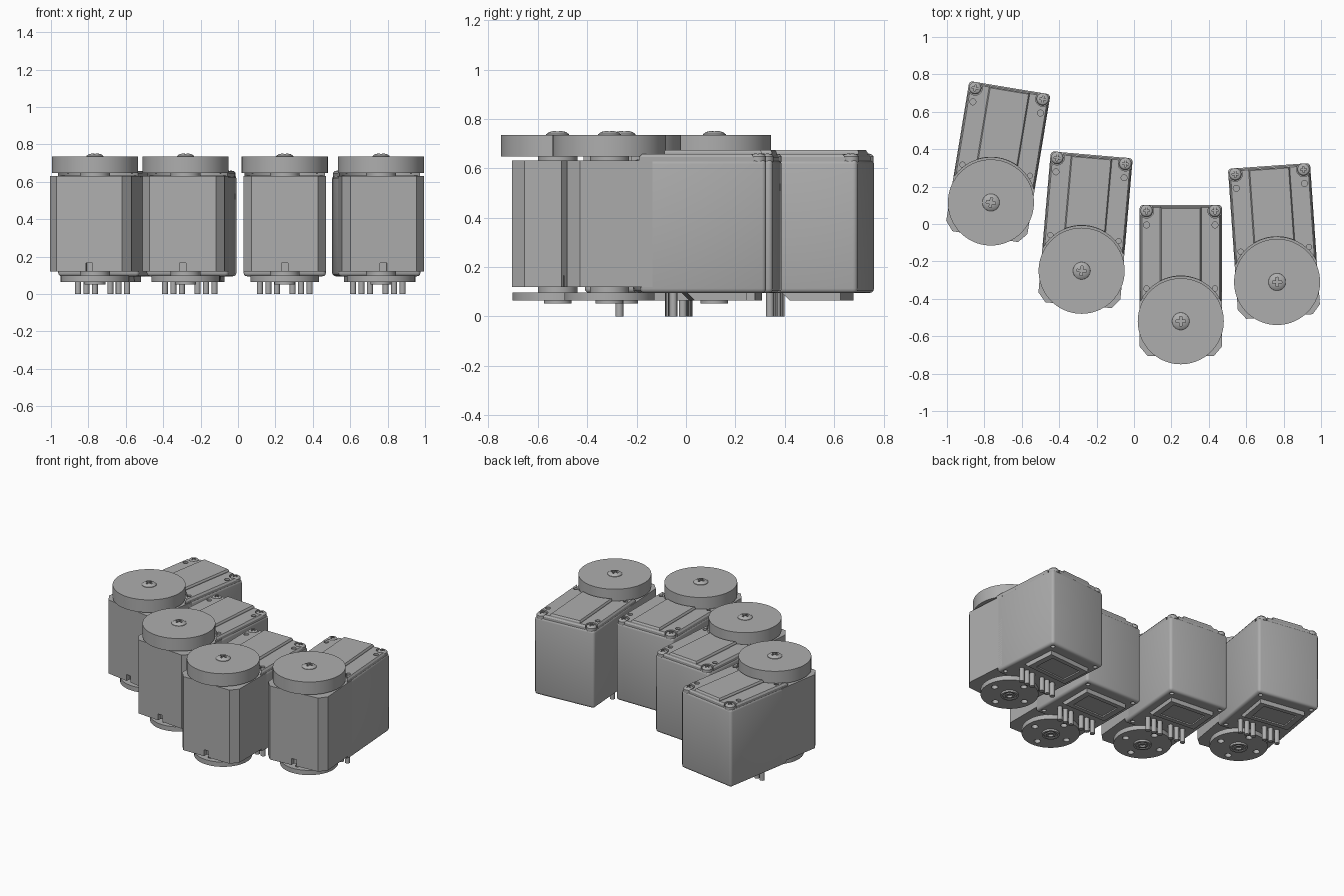
import bpy, bmesh, math
from mathutils import Matrix, Vector

if "Cube" in bpy.data.objects:
    bpy.data.objects.remove(bpy.data.objects["Cube"])

GREY = (0.42, 0.42, 0.42, 1)
grey = bpy.data.materials.new("plain grey")
grey.use_nodes = True
grey.diffuse_color = GREY
grey.node_tree.nodes["Principled BSDF"].inputs["Base Color"].default_value = GREY

# ---------- helpers ----------
def to_object(bm, name):
    bmesh.ops.recalc_face_normals(bm, faces=bm.faces)
    mesh = bpy.data.meshes.new(name)
    bm.to_mesh(mesh)
    bm.free()
    ob = bpy.data.objects.new(name, mesh)
    bpy.context.scene.collection.objects.link(ob)
    return ob

def prism(name, outline, z0, z1, inset=0.0, rim=0.0):
    """Extrude an xy outline; the top rim may be drawn inwards as a chamfer."""
    bm = bmesh.new()
    face = bm.faces.new([bm.verts.new((x, y, z0)) for x, y in outline])
    def rise(f, dz):
        r = bmesh.ops.extrude_face_region(bm, geom=[f])["geom"]
        verts = [g for g in r if isinstance(g, bmesh.types.BMVert)]
        bmesh.ops.translate(bm, verts=verts, vec=(0, 0, dz))
        if f.is_valid and f is not face:
            bm.faces.remove(f)
        return next(g for g in r if isinstance(g, bmesh.types.BMFace)), verts
    top, verts = rise(face, z1 - z0 - rim)
    if inset:
        top, verts = rise(top, rim)
        mid = sum((v.co for v in verts), Vector()) / len(verts)
        for v in verts:
            v.co.x -= math.copysign(inset, v.co.x - mid.x)
            v.co.y -= math.copysign(inset, v.co.y - mid.y)
    return to_object(bm, name)

def rect(hx, y0, y1):
    return [(-hx, y0), (hx, y0), (hx, y1), (-hx, y1)]

def lathe(name, profile, x=0, y=0, steps=48):
    bm = bmesh.new()
    vs = [bm.verts.new((r, 0, z)) for r, z in profile]
    edges = [bm.edges.new(p) for p in zip(vs, vs[1:])]
    bmesh.ops.spin(bm, geom=vs + edges, cent=(0, 0, 0), axis=(0, 0, 1),
                   angle=math.tau, steps=steps, use_merge=True)
    bmesh.ops.remove_doubles(bm, verts=bm.verts, dist=0.0002)
    bmesh.ops.translate(bm, verts=bm.verts, vec=(x, y, 0))
    return to_object(bm, name)

def rod(name, r, z0, z1, x=0, y=0, steps=24):
    return lathe(name, [(0, z0), (r, z0), (r, z1), (0, z1)], x, y, steps)

def box(name, size, at):
    bm = bmesh.new()
    bmesh.ops.create_cube(bm, size=1, matrix=Matrix.Translation(at) @ Matrix.Diagonal((*size, 1)))
    return to_object(bm, name)

parts = []

def finish(ob, cutters=(), bevel=0.0, segments=2):
    """Bake bevel and cuts into one mesh, shade it, keep it for placing."""
    if bevel:
        m = ob.modifiers.new("bevel", 'BEVEL')
        m.width, m.segments, m.limit_method = bevel, segments, 'ANGLE'
        m.angle_limit = math.radians(50)
    for c in cutters:
        c.hide_render = True
        m = ob.modifiers.new("cut", 'BOOLEAN')
        m.operation, m.object, m.solver = 'DIFFERENCE', c, 'EXACT'
    bpy.context.view_layer.update()
    mesh = bpy.data.meshes.new_from_object(ob.evaluated_get(bpy.context.evaluated_depsgraph_get()))
    mesh.name = name = ob.name
    mesh.materials.clear()
    mesh.materials.append(grey)
    mesh.polygons.foreach_set("use_smooth", [True] * len(mesh.polygons))
    mesh.set_sharp_from_angle(angle=math.radians(30))
    for o in (ob, *cutters):
        bpy.data.objects.remove(o)
    parts.append((name, mesh))

def cross(x, y, z, size):
    return [box("slot", (size, size * 0.25, 0.024), (x, y, z)),
            box("slot", (size * 0.25, size, 0.024), (x, y, z))]

SIDES = (-1, 1)
SCREW_X, SCREW_Y = 0.183, 0.59

# ---------- one actuator, output axis at the origin ----------
# front of the case, with chamfered corners and a small slot at the foot
front = [(-0.22, 0.16), (-0.22, -0.135), (-0.178, -0.185),
         (0.178, -0.185), (0.22, -0.135), (0.22, 0.16)]
finish(prism("front_case", front, 0.12, 0.632),
       [box("slot", (0.036, 0.06, 0.09), (0, -0.185, 0.12))])

# rear of the case, rounded at the back and underneath
holes = [rod("hole", 0.014, 0.08, 0.11, s * 0.185, y) for s in SIDES for y in (0.155, 0.585)]
finish(prism("rear_case", rect(0.22, 0.11, 0.622), 0.095, 0.635), holes, 0.018, 3)

# lid, cut round the horn and at the screw corners
cuts = [rod("clear", 0.24, 0.6, 0.7, steps=64)]
for s in SIDES:
    cuts.append(rod("corner", 0.038, 0.625, 0.7, s * SCREW_X, SCREW_Y))
    cuts.append(box("corner", (0.08, 0.08, 0.075), (s * (SCREW_X + 0.04), SCREW_Y + 0.04, 0.6625)))
    cuts.append(rod("hole", 0.016, 0.645, 0.7, s * SCREW_X, 0.515))
    cuts.append(rod("hole", 0.014, 0.645, 0.7, s * SCREW_X, 0.175))
finish(prism("lid", rect(0.216, 0.06, 0.616), 0.625, 0.658, 0.008, 0.012), cuts)

# raised centre strip on the lid
finish(prism("lid_strip", rect(0.11, 0.1, 0.61), 0.65, 0.675, 0.006, 0.01),
       [rod("clear", 0.242, 0.6, 0.7, steps=64)])

# corner screws with cross recess
for s, side in zip(SIDES, ("right", "left")):
    finish(lathe("lid_screw_" + side, [(0, 0.625), (0.033, 0.625), (0.033, 0.648),
                 (0.026, 0.656), (0.012, 0.66), (0, 0.661)], s * SCREW_X, SCREW_Y, 28),
           cross(s * SCREW_X, SCREW_Y, 0.662, 0.034))

# top horn, its shaft and centre screw
finish(rod("horn", 0.23, 0.647, 0.735, steps=72))
finish(rod("horn_shaft", 0.08, 0.62, 0.65, steps=40))
finish(lathe("horn_screw", [(0, 0.73), (0.047, 0.73), (0.046, 0.738), (0.034, 0.747),
             (0.018, 0.751), (0, 0.752)], steps=36), cross(0, 0, 0.752, 0.05))

# bottom idler disc with four holes, its shaft and hub
ring = [rod("hole", 0.021, 0.05, 0.11, 0.13 * math.cos(a), 0.13 * math.sin(a))
        for a in (math.pi / 2 * i for i in range(4))]
finish(rod("idler_disc", 0.183, 0.065, 0.098, steps=64), ring)
finish(rod("idler_shaft", 0.08, 0.09, 0.13, steps=40))
finish(rod("idler_hub", 0.056, 0.052, 0.07, steps=36),
       [lathe("groove", [(0.03, 0.04), (0.042, 0.04), (0.042, 0.058), (0.03, 0.058), (0.03, 0.04)]),
        rod("bore", 0.018, 0.04, 0.065)])

# plate underneath, sloped towards the pins, with a shallow window
wedge = prism("base_plate", rect(0.16, 0.3, 0.545), 0.065, 0.1)
for v in wedge.data.vertices:
    if v.co.z < 0.08 and v.co.y < 0.4:
        v.co.y += 0.035
finish(wedge, [box("window", (0.24, 0.15, 0.02), (0, 0.44, 0.064))])

# two rows of three connector pins
for s, side in zip(SIDES, ("right", "left")):
    for i in range(3):
        finish(rod(f"pin_{side}_{i + 1}", 0.016, 0, 0.105, s * (0.042 + 0.0455 * i), 0.25, 16))

# ---------- place the four actuators in a fan ----------
PLACES = [(-0.765, 0.115, -9.4), (-0.28, -0.25, -5), (0.25, -0.52, 0), (0.765, -0.31, 4)]
for n, (x, y, turn) in enumerate(PLACES, 1):
    for name, mesh in parts:
        ob = bpy.data.objects.new(f"{name}_unit_{n}", mesh)
        ob.location = (x, y, 0)
        ob.rotation_euler.z = math.radians(turn)
        bpy.context.scene.collection.objects.link(ob)
